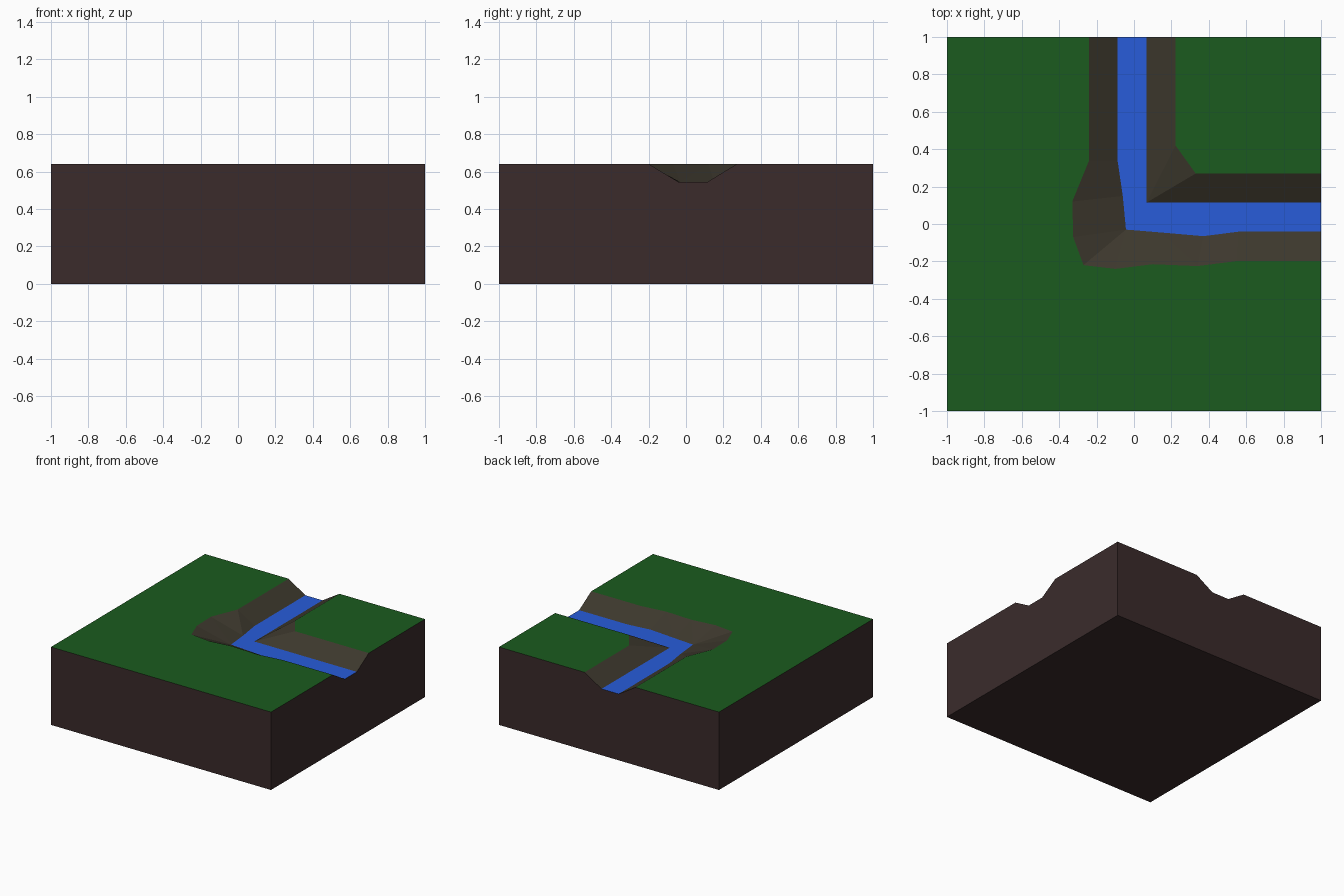
import bpy, bmesh
from mathutils import Vector

if "Cube" in bpy.data.objects:
    bpy.data.objects.remove(bpy.data.objects["Cube"])

TOP, BED = 0.64, 0.545

# River outlines, each running from the back edge round the bend to the right edge
def line(pts, z):
    return [Vector((x, y, z)) for x, y in pts]

outer_top = line([(-.24, 1), (-.24, .34), (-.33, .12), (-.325, -.07), (-.27, -.22),
                  (-.1, -.24), (.1, -.215), (.34, -.225), (.55, -.198), (1, -.198)], TOP)
outer_bed = line([(-.088, 1), (-.088, .34), (-.06, .15), (-.043, -.03), (.14, -.045),
                  (.37, -.065), (.56, -.041), (1, -.041)], BED)
inner_bed = line([(.068, 1), (.068, .115), (1, .115)], BED)
inner_top = line([(.222, 1), (.222, .42), (.33, .27), (1, .27)], TOP)


def make(name, faces, color, upward=True):
    bm = bmesh.new()
    for pts in faces:
        f = bm.faces.new([bm.verts.new(p) for p in pts])
        f.normal_update()
        if upward and f.normal.z < 0:
            f.normal_flip()
    bmesh.ops.remove_doubles(bm, verts=bm.verts, dist=1e-4)
    mesh = bpy.data.meshes.new(name)
    bm.to_mesh(mesh)
    bm.free()
    obj = bpy.data.objects.new(name, mesh)
    bpy.context.collection.objects.link(obj)
    mat = bpy.data.materials.new(name + "_color")
    mat.diffuse_color = (*color, 1)
    mat.use_nodes = True
    mat.node_tree.nodes["Principled BSDF"].inputs["Base Color"].default_value = mat.diffuse_color
    mesh.materials.append(mat)


def bridge(a, b):
    """Triangles between two outlines, always taking the shorter diagonal."""
    i = j = 0
    tris = []
    while i < len(a) - 1 or j < len(b) - 1:
        step_a = j == len(b) - 1 or (
            i < len(a) - 1 and (a[i + 1] - b[j]).length <= (a[i] - b[j + 1]).length)
        if step_a:
            tris.append((a[i], a[i + 1], b[j]))
            i += 1
        else:
            tris.append((a[i], b[j + 1], b[j]))
            j += 1
    return tris


# Grass on both sides of the river
fl, fr, br, bl = [Vector((x, y, TOP)) for x, y in ((-1, -1), (1, -1), (1, 1), (-1, 1))]
make("grass", [outer_top + [fr, fl, bl], inner_top + [br]], (.011, .105, .013))

# Sloping banks and water
make("river_banks", bridge(outer_top, outer_bed) + bridge(inner_top, inner_bed),
     (.046, .039, .026))
make("river_water", [outer_bed + inner_bed[::-1]], (.021, .107, .70))

# Soil block: notched walls and bottom
def down(p):
    return Vector((p.x, p.y, 0))

lines = (outer_top, outer_bed, inner_bed, inner_top)
right_notch = [l[-1] for l in lines]
back_notch = [l[0] for l in lines[::-1]]
walls = [[down(fl), down(fr), fr, fl],
         [down(bl), down(fl), fl, bl],
         [down(br), br] + right_notch[::-1] + [fr, down(fr)],
         [down(bl), bl] + back_notch[::-1] + [br, down(br)]]
walls[2].reverse()
walls[3].reverse()
# Wind every wall so that it faces outward
for w in walls:
    normal = sum((w[k].cross(w[(k + 1) % len(w)]) for k in range(len(w))), Vector())
    if normal.dot(sum(w, Vector()) / len(w) - Vector((0, 0, .3))) < 0:
        w.reverse()
bottom = [down(bl), down(br), down(fr), down(fl)]
make("soil_block", walls + [bottom], (.043, .024, .024), upward=False)
